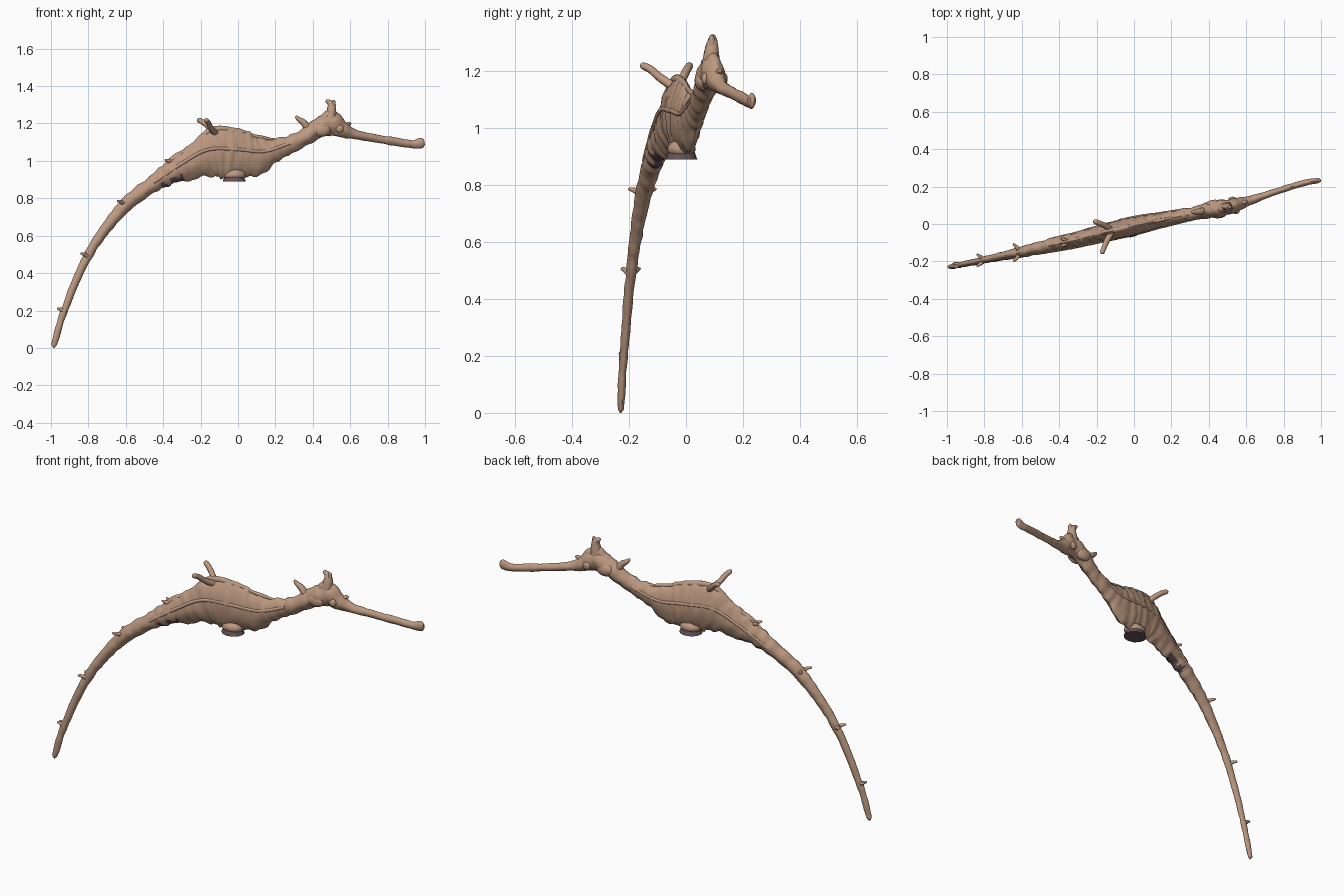
import bpy, bmesh, math
from mathutils import Vector, noise

cube = bpy.data.objects.get("Cube")
if cube:
    bpy.data.objects.remove(cube)


def material(name, rgb):
    m = bpy.data.materials.new(name)
    m.use_nodes = True
    m.diffuse_color = (*rgb, 1)
    m.node_tree.nodes["Principled BSDF"].inputs["Base Color"].default_value = (*rgb, 1)
    return m


tan = material("tan skin", (0.50, 0.315, 0.215))
plum = material("dark plum", (0.13, 0.085, 0.095))


def smooth_path(points, steps):
    # Catmull-Rom through stations of any dimension
    pts = [points[0]] + points + [points[-1]]
    out = []
    for a, b, c, d in zip(pts, pts[1:], pts[2:], pts[3:]):
        for i in range(steps):
            t = i / steps
            out.append([(2 * q + (r - p) * t + (2 * p - 5 * q + 4 * r - s) * t * t
                         + (3 * q - p - 3 * r + s) * t ** 3) / 2
                        for p, q, r, s in zip(a, b, c, d)])
    return out + [list(points[-1])]


def loft(name, stations, steps=6, sides=16, ridge=0.0, rib=0.0, rough=0.0):
    # station = x, y, z, half height, half width
    rows = smooth_path(stations, steps)
    centres = [Vector(r[:3]) for r in rows]
    bm = bmesh.new()
    rings = []
    for i, row in enumerate(rows):
        tangent = (centres[min(i + 1, len(rows) - 1)] - centres[max(i - 1, 0)]).normalized()
        side = tangent.cross(Vector((0, 0, 1))).normalized()
        up = side.cross(tangent)
        ring = []
        for k in range(sides):
            a = math.tau * k / sides
            f = 1 + ridge * math.cos(4 * a)
            if -0.45 < row[0] < 0.32:
                f += rib * math.cos(row[0] * math.tau / 0.05)
            p = centres[i] + side * (row[4] * f * math.cos(a)) + up * (row[3] * f * math.sin(a))
            f = 1 + rough * noise.noise(p * 25)
            ring.append(bm.verts.new(centres[i] + (p - centres[i]) * f))
        rings.append(ring)
    for r, s in zip(rings, rings[1:]):
        for k in range(sides):
            n = (k + 1) % sides
            bm.faces.new((r[k], r[n], s[n], s[k]))
    bm.faces.new(rings[0])
    bm.faces.new(rings[-1])
    bmesh.ops.recalc_face_normals(bm, faces=bm.faces)
    return finish(name, bm)


def finish(name, bm, mats=(tan, plum), angle=50):
    mesh = bpy.data.meshes.new(name)
    bm.to_mesh(mesh)
    bm.free()
    ob = bpy.data.objects.new(name, mesh)
    bpy.context.collection.objects.link(ob)
    for m in mats:
        mesh.materials.append(m)
    bpy.ops.object.select_all(action='DESELECT')
    ob.select_set(True)
    bpy.context.view_layer.objects.active = ob
    bpy.ops.object.shade_smooth_by_angle(angle=math.radians(angle))
    return ob


def ball(name, centre, size):
    bm = bmesh.new()
    bmesh.ops.create_uvsphere(bm, u_segments=16, v_segments=10, radius=1)
    for v in bm.verts:
        v.co = Vector([c + s * p for c, s, p in zip(centre, size, v.co)])
    return finish(name, bm)


def spine(name, points, r0, r1):
    n = len(points) - 1
    rows = [(*p, r0 + (r1 - r0) * i / n, r0 + (r1 - r0) * i / n) for i, p in enumerate(points)]
    end = Vector(points[-1]) + (Vector(points[-1]) - Vector(points[-2])).normalized() * r1 * .7
    loft(name, rows + [(*end, r1 * .4, r1 * .4)], steps=4, sides=8)


# Tail and trunk up to the neck
body = loft("body", [
    (-.988, -.228, .008, .008, .006),
    (-.98, -.228, .03, .016, .012),
    (-.935, -.22, .18, .018, .014),
    (-.83, -.198, .44, .022, .017),
    (-.72, -.175, .62, .027, .021),
    (-.60, -.15, .765, .035, .028),
    (-.47, -.12, .865, .042, .034),
    (-.35, -.095, .94, .059, .038),
    (-.22, -.062, 1.0, .092, .042),
    (-.12, -.038, 1.04, .127, .046),
    (0, -.01, 1.037, .123, .047),
    (.1, .012, 1.03, .102, .043),
    (.2, .033, 1.06, .058, .036),
    (.3, .052, 1.097, .044, .034),
    (.38, .07, 1.143, .044, .038),
    (.44, .08, 1.18, .05, .045),
    (.50, .09, 1.197, .058, .04),
    (.56, .107, 1.168, .04, .034),
    (.62, .125, 1.143, .026, .024),
    (.72, .16, 1.122, .021, .017),
    (.82, .193, 1.106, .021, .016),
    (.92, .222, 1.09, .02, .015),
    (.96, .229, 1.092, .024, .014),
    (.985, .232, 1.097, .025, .013),
    (.997, .233, 1.099, .012, .007),
], steps=12, ridge=.05, rib=.025, rough=.16)

# Bare patch below the tail root
for f in body.data.polygons:
    if -.41 < f.center.x < -.29 and f.normal.z < -.5:
        f.material_index = 1

# Low ridge along each flank and along the back
for s, label in ((1, "left"), (-1, "right")):
    path = [(-.45, .885), (-.3, .985), (-.16, 1.06), (0, 1.06), (.14, 1.05), (.28, 1.095)]
    ys = [-.115, -.083, -.048, -.01, .02, .048]
    wide = [.033, .038, .043, .046, .038, .031]
    loft(f"flank_ridge_{label}", [(x, y + s * w, z, .009, .007)
         for (x, z), y, w in zip(path, ys, wide)], sides=8, rough=.3)
loft("back_ridge", [(-.40, -.105, .955, .012, .01), (-.35, -.095, 1.005, .02, .014),
                    (-.25, -.07, 1.073, .014, .012), (-.14, -.042, 1.165, .018, .014),
                    (0, -.01, 1.158, .014, .012), (.1, .012, 1.13, .01, .009),
                    (.2, .033, 1.112, .008, .008)], sides=8, rough=.3)

# Paired stalks on the highest part of the back
spine("back_stalk_right", [(-.12, -.045, 1.145), (-.145, -.09, 1.175),
                           (-.16, -.125, 1.205), (-.17, -.152, 1.218)], .017, .012)
spine("back_stalk_left", [(-.12, -.035, 1.145), (-.15, -.012, 1.175),
                          (-.185, .004, 1.205), (-.21, .013, 1.218)], .017, .013)

# Small paired thorns down the tail
for i, (x, y, z, reach) in enumerate([(-.36, -.098, .985, .02), (-.615, -.153, .765, .045),
                                      (-.81, -.194, .485, .03), (-.935, -.22, .19, .01)]):
    for s, label in ((1, "left"), (-1, "right")):
        spine(f"tail_thorn_{label}_{i}", [(x + .01, y, z), (x - .01, y + s * reach * .6, z + .015),
                                          (x - .028, y + s * reach, z + .02)], .014, .006)

# Neck thorn, forked crest and brow bumps
spine("neck_thorn", [(.38, .07, 1.165), (.35, .066, 1.205), (.325, .064, 1.222),
                     (.312, .062, 1.236)], .022, .008)
loft("crest_base", [(.40, .072, 1.185, .02, .018), (.45, .081, 1.215, .025, .024),
                    (.49, .088, 1.245, .03, .024), (.53, .098, 1.225, .028, .022),
                    (.57, .11, 1.185, .015, .016)], sides=12, rough=.2)
spine("crest", [(.495, .088, 1.23), (.5, .09, 1.275), (.495, .093, 1.305),
                (.475, .094, 1.32)], .033, .01)
spine("crest_fork", [(.5, .09, 1.27), (.51, .09, 1.295), (.512, .09, 1.32)], .018, .008)
spine("nose_thorn", [(.57, .11, 1.175), (.585, .116, 1.195), (.6, .12, 1.2)], .016, .008)
for s, label in ((1, "left"), (-1, "right")):
    ball(f"eye_{label}", (.535 - s * .008, .1 + s * .033, 1.172), (.022, .013, .022))
    ball(f"gill_cover_{label}", (.44 - s * .006, .08 + s * .024, 1.165), (.05, .026, .036))

# Belly pouch and its broad dark underside
ball("belly_pouch", (-.02, -.016, .925), (.062, .05, .035))
bm = bmesh.new()
bmesh.ops.create_cone(bm, cap_ends=True, segments=12, radius1=.062, radius2=.05, depth=.03)
for v in bm.verts:
    v.co = Vector((v.co.x - .02, v.co.y * .9 - .016, v.co.z + .904))
finish("pouch_base", bm, (plum,), 30)
